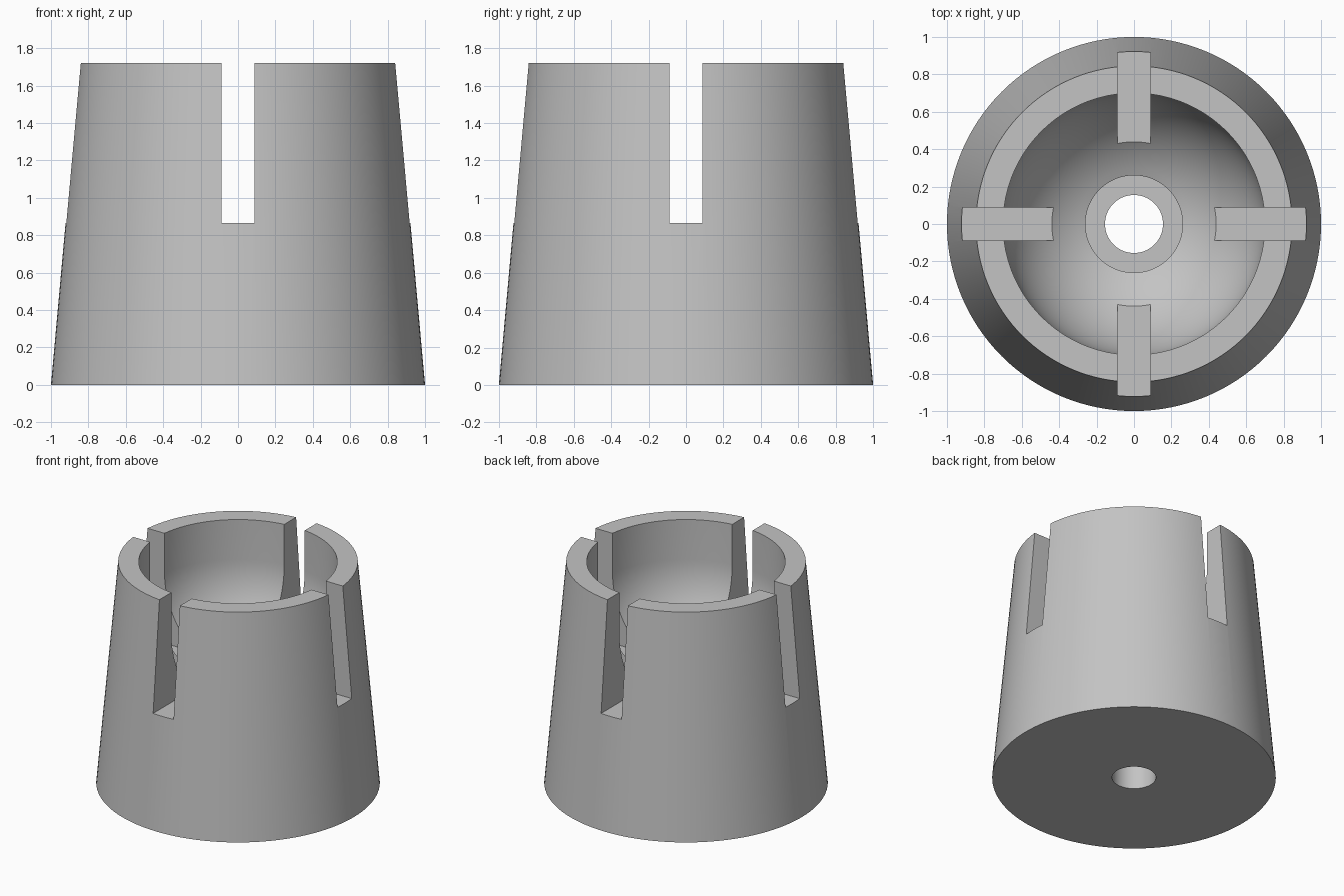
import bpy, bmesh, math

if "Cube" in bpy.data.objects:
    bpy.data.objects.remove(bpy.data.objects["Cube"])

HEIGHT, BASE_R, TOP_R = 1.72, 1.0, 0.845
BOWL_R, BOWL_Z = 0.70, 1.41
HOLE_R, SEAT_R, SEAT_Z = 0.155, 0.26, 0.5
SLOT_W, SLOT_Z = 0.176, 0.865
SEGMENTS = 128

grey = bpy.data.materials.new("plain grey")
grey.use_nodes = True
colour = (0.55, 0.55, 0.55, 1)
grey.diffuse_color = colour
grey.node_tree.nodes["Principled BSDF"].inputs["Base Color"].default_value = colour


def lathe(name, profile):
    """Closed profile of (radius, z) revolved about the z axis."""
    bm = bmesh.new()
    rings = []
    for i in range(SEGMENTS):
        a = math.tau * i / SEGMENTS
        rings.append([bm.verts.new((r * math.cos(a), r * math.sin(a), z)) for r, z in profile])
    n = len(profile)
    for i in range(SEGMENTS):
        a, b = rings[i], rings[(i + 1) % SEGMENTS]
        for j in range(n):
            k = (j + 1) % n
            bm.faces.new((a[j], b[j], b[k], a[k]))
    bmesh.ops.recalc_face_normals(bm, faces=bm.faces)
    mesh = bpy.data.meshes.new(name)
    bm.to_mesh(mesh)
    bm.free()
    obj = bpy.data.objects.new(name, mesh)
    bpy.context.collection.objects.link(obj)
    mesh.materials.append(grey)
    return obj


# Tapered cup: outer wall, rim, round bowl, recessed seat and through hole
start = math.asin(SEAT_R / BOWL_R)
steps = 20
bowl = []
for i in range(steps + 1):
    t = math.pi / 2 + (start - math.pi / 2) * i / steps
    bowl.append((BOWL_R * math.sin(t), BOWL_Z - BOWL_R * math.cos(t)))
profile = [(HOLE_R, 0), (BASE_R, 0), (TOP_R, HEIGHT), (BOWL_R, HEIGHT)]
profile += bowl + [(SEAT_R, SEAT_Z), (HOLE_R, SEAT_Z)]
cup = lathe("slotted_cup", profile)

# Crossed slots through the upper wall
cutters = []
for size in ((SLOT_W, 3), (3, SLOT_W)):
    bpy.ops.mesh.primitive_cube_add(size=1, location=(0, 0, SLOT_Z + 0.75))
    cutter = bpy.context.object
    cutter.name = "slot_cutter"
    cutter.scale = (size[0], size[1], 1.5)
    cutter.hide_render = True
    cutters.append(cutter)
    mod = cup.modifiers.new("slot", 'BOOLEAN')
    mod.operation = 'DIFFERENCE'
    mod.solver = 'EXACT'
    mod.object = cutter

bpy.ops.object.select_all(action='DESELECT')
cup.select_set(True)
bpy.context.view_layer.objects.active = cup
for mod in list(cup.modifiers):
    bpy.ops.object.modifier_apply(modifier=mod.name)
for cutter in cutters:
    bpy.data.objects.remove(cutter)

bpy.ops.object.shade_smooth_by_angle(angle=math.radians(25))
